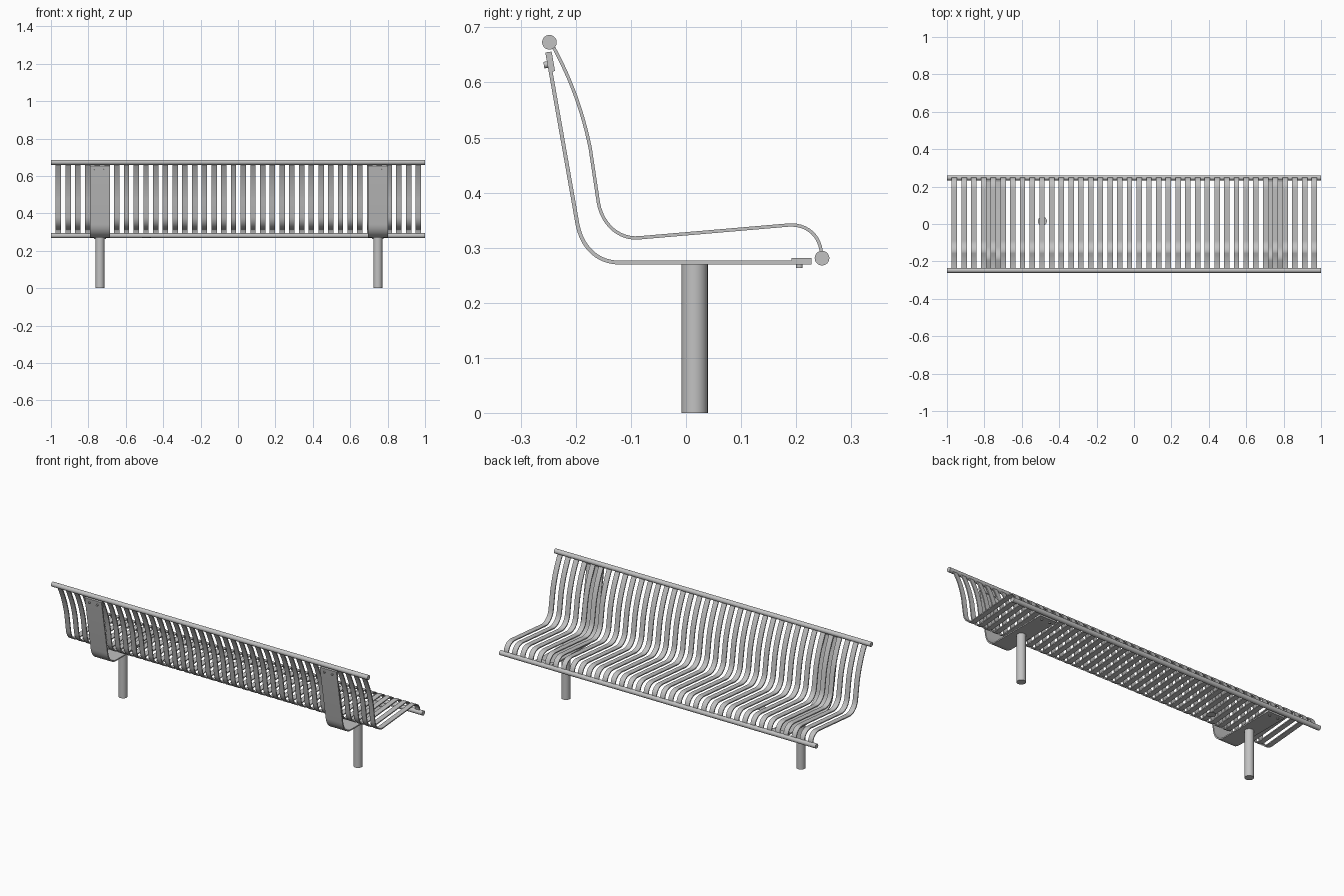
import bpy, bmesh, math
from mathutils import Vector, Matrix
from mathutils.geometry import interpolate_bezier

if "Cube" in bpy.data.objects:
    bpy.data.objects.remove(bpy.data.objects["Cube"], do_unlink=True)

steel = bpy.data.materials.new("galvanised_steel")
steel.use_nodes = True
GREY = (0.54, 0.54, 0.54, 1)
steel.diffuse_color = GREY
steel.node_tree.nodes["Principled BSDF"].inputs["Base Color"].default_value = GREY

PLATE_X = 0.743
CENTRE_X = 0.005  # the supports sit slightly off the middle of the rails


def finish(name, bm, setup=None):
    """Turn a bmesh into a named object, bake its modifiers and shade it."""
    mesh = bpy.data.meshes.new(name)
    bm.to_mesh(mesh)
    bm.free()
    mesh.materials.append(steel)
    ob = bpy.data.objects.new(name, mesh)
    bpy.context.collection.objects.link(ob)
    bpy.ops.object.select_all(action='DESELECT')
    ob.select_set(True)
    bpy.context.view_layer.objects.active = ob
    if setup:
        setup(ob)
        for mod in list(ob.modifiers):
            bpy.ops.object.modifier_apply(modifier=mod.name)
    bpy.ops.object.shade_smooth_by_angle(angle=math.radians(35))


def path(segments):
    """Join straight (2 point) and bezier (4 point) segments in the y-z plane."""
    pts = []
    for seg in segments:
        v = [Vector((0, y, z)) for y, z in seg]
        part = v if len(v) == 2 else interpolate_bezier(*v, 13)
        pts += part[1:] if pts else part
    return pts


def ribbon(pts, x, width):
    bm = bmesh.new()
    rows = [[bm.verts.new(p + Vector((x + s * width / 2, 0, 0))) for s in (-1, 1)] for p in pts]
    for a, b in zip(rows, rows[1:]):
        bm.faces.new((a[0], a[1], b[1], b[0]))
    return bm


def thicken(ob, t):
    mod = ob.modifiers.new("thickness", 'SOLIDIFY')
    mod.thickness, mod.offset = t, 0
    mod.use_even_offset = True


def mirror(ob):
    ob.location.x = CENTRE_X
    ob.modifiers.new("mirror", 'MIRROR')


def cylinder(bm, centre, radius, depth, axis, sides=32):
    rot = Vector((0, 0, 1)).rotation_difference(Vector(axis)).to_matrix().to_4x4()
    bmesh.ops.create_cone(bm, cap_ends=True, segments=sides, radius1=radius, radius2=radius,
                          depth=depth, matrix=Matrix.Translation(centre) @ rot)


# Curved slats running from the top rail to the front rail
slat_path = path([
    [(-0.240, 0.663), (-0.207, 0.602), (-0.187, 0.544), (-0.174, 0.481)],
    [(-0.174, 0.481), (-0.159, 0.381)],
    [(-0.159, 0.381), (-0.152, 0.342), (-0.121, 0.314), (-0.084, 0.318)],
    [(-0.084, 0.318), (0.185, 0.341)],
    [(0.185, 0.341), (0.220, 0.344), (0.245, 0.321), (0.246, 0.287)],
])
SLATS = 38
FIRST, PITCH = -0.960, 0.052


def slat_mods(ob):
    thicken(ob, 0.006)
    arr = ob.modifiers.new("row", 'ARRAY')
    arr.count = SLATS
    arr.use_relative_offset = False
    arr.use_constant_offset = True
    arr.constant_offset_displace = (PITCH, 0, 0)


finish("slats", ribbon(slat_path, FIRST, 0.029), slat_mods)

# Round rails along the top of the back and the front of the seat
for name, y, z in (("top_rail", -0.248, 0.673), ("front_rail", 0.247, 0.281)):
    bm = bmesh.new()
    cylinder(bm, (0, y, z), 0.0133, 2, (1, 0, 0))
    finish(name, bm)

# Bent support plates behind the back and below the seat
plate_path = path([
    [(-0.252, 0.655), (-0.197, 0.342)],
    [(-0.197, 0.342), (-0.188, 0.297), (-0.158, 0.273), (-0.121, 0.273)],
    [(-0.121, 0.273), (0.228, 0.273)],
])


def plate_mods(ob):
    thicken(ob, 0.007)
    mirror(ob)


finish("support_plates", ribbon(plate_path, PLATE_X, 0.106), plate_mods)

# Clamp strips on the inner face at both plate ends, bolted from outside
clamps = bmesh.new()
bolts = bmesh.new()
for y, z, tilt in ((-0.249, 0.637, 100), (0.210, 0.273, 0)):
    rot = Matrix.Rotation(math.radians(tilt), 4, 'X')
    out = rot @ Vector((0, 0, 1 if tilt else -1))
    on_plate = Vector((PLATE_X, y, z))
    place = Matrix.Translation(on_plate - out * 0.0057) @ rot
    bmesh.ops.create_cube(clamps, size=1, matrix=place @ Matrix.Diagonal((0.106, 0.036, 0.005, 1)))
    for side in (-1, 1):
        pos = on_plate + out * 0.006 + rot @ Vector((side * 0.025, -0.004, 0))
        cylinder(bolts, pos, 0.006, 0.008, out, 12)
finish("clamp_strips", clamps, mirror)
finish("bolts", bolts, mirror)

# Round legs
bm = bmesh.new()
cylinder(bm, (PLATE_X, 0.0155, 0.1355), 0.024, 0.271, (0, 0, 1))
finish("legs", bm, mirror)

# Small loose disc under the seat
bm = bmesh.new()
cylinder(bm, (-0.49, 0.0155, 0.273), 0.024, 0.002, (0, 0, 1))
finish("seat_disc", bm)
